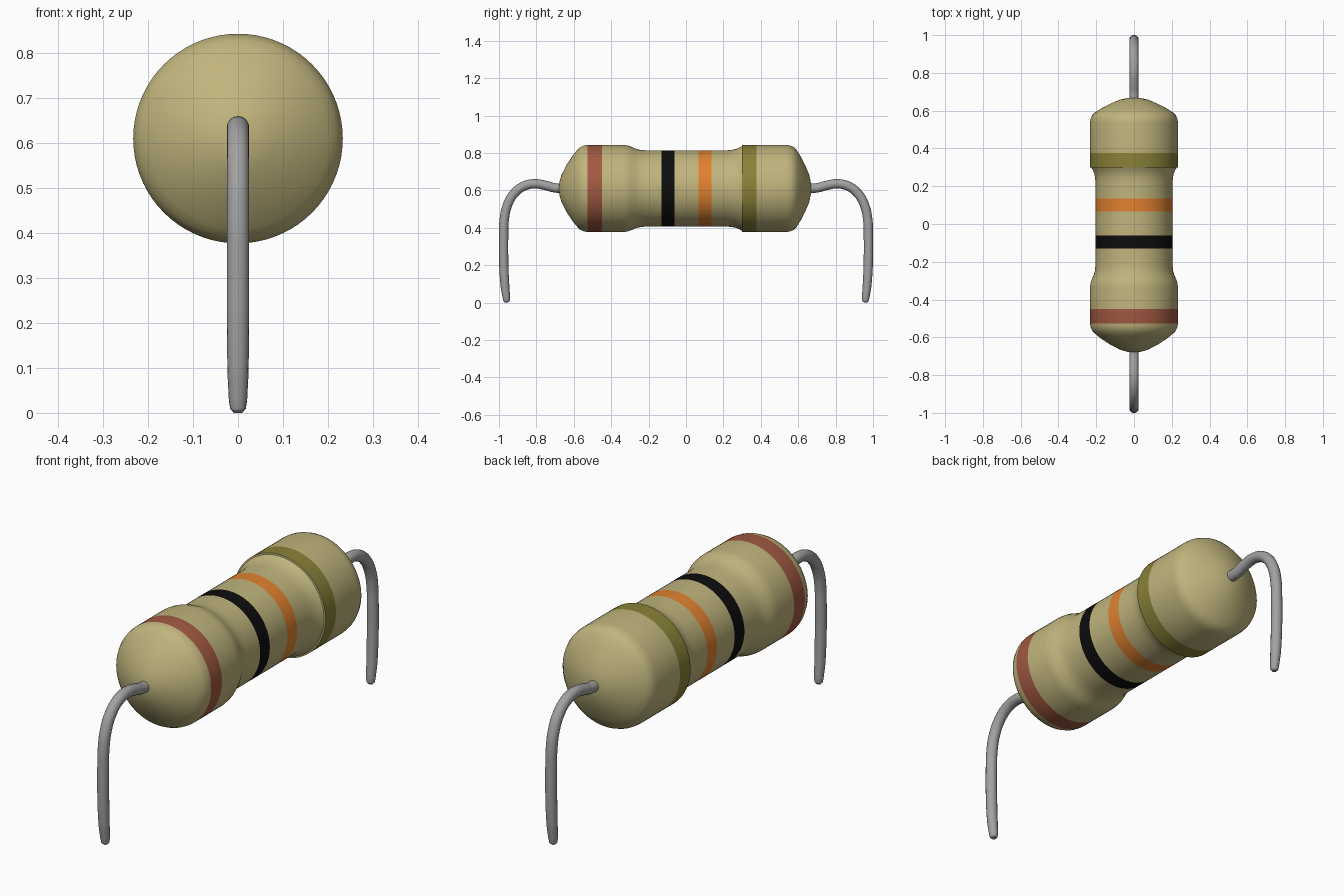
import bpy, bmesh, math

if "Cube" in bpy.data.objects:
    bpy.data.objects.remove(bpy.data.objects["Cube"])

AXIS_Z = 0.61
SEGS = 72


def material(name, rgb):
    m = bpy.data.materials.new(name)
    m.diffuse_color = (*rgb, 1.0)
    m.use_nodes = True
    m.node_tree.nodes["Principled BSDF"].inputs["Base Color"].default_value = m.diffuse_color
    return m


tan = material("tan", (0.53, 0.46, 0.205))
brown = material("brown", (0.36, 0.10, 0.055))
black = material("black", (0.004, 0.004, 0.004))
orange = material("orange", (0.76, 0.225, 0.03))
olive = material("olive", (0.25, 0.22, 0.04))
metal = material("grey metal", (0.36, 0.36, 0.36))

# painted bands: start, end, material slot
bands = [(-0.527, -0.449, 1), (-0.131, -0.061, 2),
         (0.067, 0.136, 3), (0.30, 0.376, 4)]

# body profile: (y, radius)
profile = [
    (-0.68, 0.0), (-0.677, 0.035), (-0.665, 0.075), (-0.637, 0.128),
    (-0.61, 0.17), (-0.585, 0.201), (-0.568, 0.219), (-0.548, 0.229),
    (-0.527, 0.233), (-0.449, 0.233), (-0.335, 0.233), (-0.313, 0.230),
    (-0.292, 0.223), (-0.27, 0.213), (-0.248, 0.207), (-0.22, 0.204),
    (-0.131, 0.204), (-0.061, 0.204), (0.067, 0.204), (0.136, 0.204),
    (0.22, 0.204), (0.245, 0.206), (0.265, 0.210), (0.283, 0.217),
    (0.299, 0.226), (0.30, 0.233), (0.376, 0.233), (0.535, 0.233),
    (0.556, 0.230), (0.575, 0.222), (0.592, 0.205), (0.613, 0.171),
    (0.637, 0.125), (0.658, 0.075), (0.667, 0.035), (0.67, 0.0)]

# body: lathe around the y axis
bm = bmesh.new()
verts = [bm.verts.new((r, y, AXIS_Z)) for y, r in profile]
edges = [bm.edges.new(p) for p in zip(verts, verts[1:])]
bmesh.ops.spin(bm, geom=verts + edges, cent=(0, 0, AXIS_Z), axis=(0, 1, 0),
               angle=math.tau, steps=SEGS)
bmesh.ops.remove_doubles(bm, verts=bm.verts, dist=0.0002)
bmesh.ops.recalc_face_normals(bm, faces=bm.faces)
for f in bm.faces:
    y = f.calc_center_median().y
    f.material_index = next((i for a, b, i in bands if a < y < b), 0)
mesh = bpy.data.meshes.new("resistor_body")
bm.to_mesh(mesh)
bm.free()
body = bpy.data.objects.new("resistor_body", mesh)
bpy.context.collection.objects.link(body)
for m in (tan, brown, black, orange, olive):
    mesh.materials.append(m)

# wire lead path: (y, z, thickness factor)
path = [(0.62, 0.612, 1), (0.70, 0.613, 1), (0.75, 0.626, 1),
        (0.81, 0.635, 1), (0.87, 0.621, 1), (0.92, 0.582, 1),
        (0.955, 0.52, 1), (0.972, 0.44, 1), (0.975, 0.36, 1),
        (0.974, 0.20, 1), (0.968, 0.09, 0.94), (0.961, 0.03, 0.82),
        (0.959, 0.009, 0.70), (0.958, 0.001, 0.42)]


def lead(name, side):
    cu = bpy.data.curves.new(name, 'CURVE')
    cu.dimensions = '3D'
    cu.bevel_depth = 0.025
    cu.bevel_resolution = 6
    cu.resolution_u = 6
    cu.use_fill_caps = True
    sp = cu.splines.new('BEZIER')
    sp.bezier_points.add(len(path) - 1)
    for p, (y, z, t) in zip(sp.bezier_points, path):
        p.co = (0, side * y, z)
        p.radius = t
        p.handle_left_type = p.handle_right_type = 'AUTO'
    cu.materials.append(metal)
    ob = bpy.data.objects.new(name, cu)
    bpy.context.collection.objects.link(ob)
    bpy.ops.object.select_all(action='DESELECT')
    ob.select_set(True)
    bpy.context.view_layer.objects.active = ob
    bpy.ops.object.convert(target='MESH')
    return bpy.context.view_layer.objects.active


parts = [body, lead("front_lead", -1), lead("back_lead", 1)]

# smooth shading with sharp edges kept
for ob in parts:
    bpy.ops.object.select_all(action='DESELECT')
    ob.select_set(True)
    bpy.context.view_layer.objects.active = ob
    bpy.ops.object.shade_smooth_by_angle(angle=math.radians(40))
